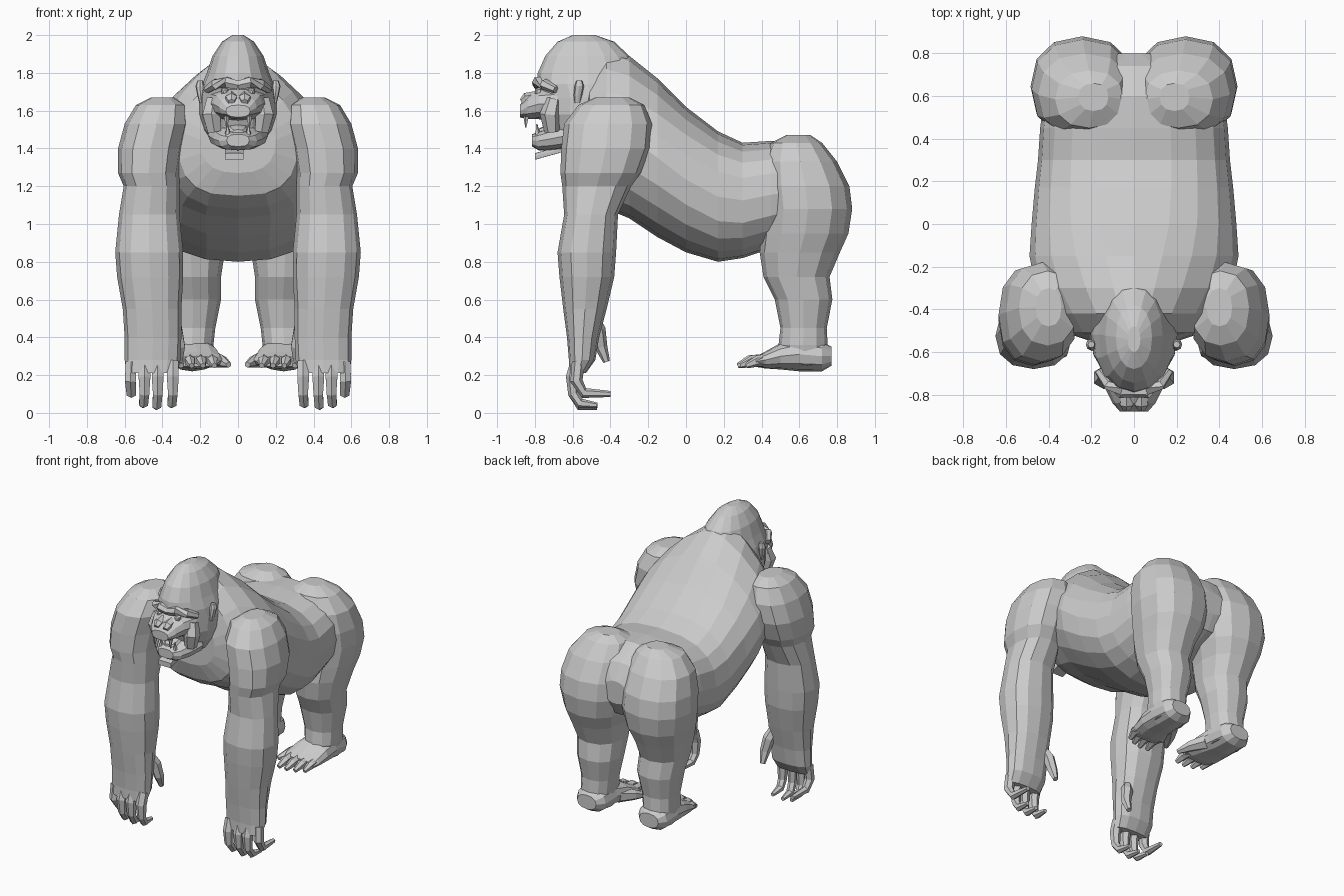
import bpy, bmesh, math
from mathutils import Vector


def finish(name, rings, mirror):
    """Skin a list of point rings into a closed flat-shaded object."""
    bm = bmesh.new()
    rows = [[bm.verts.new(p) for p in ring] for ring in rings]
    n = len(rows[0])
    for a, b in zip(rows, rows[1:]):
        for i in range(n):
            bm.faces.new((a[i], a[(i + 1) % n], b[(i + 1) % n], b[i]))
    bm.faces.new(rows[0])
    bm.faces.new(rows[-1])
    bmesh.ops.recalc_face_normals(bm, faces=bm.faces)
    me = bpy.data.meshes.new(name)
    bm.to_mesh(me)
    bm.free()
    ob = bpy.data.objects.new(name, me)
    bpy.context.collection.objects.link(ob)
    if mirror:
        ob.modifiers.new("Mirror", "MIRROR").use_mirror_merge = False
    return ob


def loft(name, axis, sections, n=12, mirror=False):
    """Sections: (position, x0, x1, b0, b1, upper power, lower power); b is z for a y loft, y for a z loft."""
    rings = []
    for t, x0, x1, b0, b1, *pw in sections:
        p = pw[0] if pw else 2.3
        q = pw[1] if len(pw) > 1 else p
        ring = []
        for i in range(n):
            c, s = math.cos(math.tau * i / n), math.sin(math.tau * i / n)
            e = 2 / (p if s >= 0 else q)
            x = (x0 + x1) / 2 + (x1 - x0) / 2 * math.copysign(abs(c) ** e, c)
            b = (b0 + b1) / 2 + (b1 - b0) / 2 * math.copysign(abs(s) ** e, s)
            ring.append((x, t, b) if axis == "y" else (x, b, t))
        rings.append(ring)
    return finish(name, rings, mirror)


def tube(name, pts, radii, n=6, mirror=True):
    """Tapered limb segment following a short path."""
    pts = [Vector(p) for p in pts]
    rings = []
    for i, p in enumerate(pts):
        d = (pts[min(i + 1, len(pts) - 1)] - pts[max(i - 1, 0)]).normalized()
        u = d.cross(Vector((1, 0, 0)) if abs(d.x) < 0.8 else Vector((0, 0, 1))).normalized()
        v = d.cross(u)
        rings.append([p + radii[i] * (u * math.cos(math.tau * k / n) + v * math.sin(math.tau * k / n))
                      for k in range(n)])
    return finish(name, rings, mirror)


# Torso with pointed shoulder hump, broad belly and hips
torso = [(-.55, .20, 1.27, 1.62, 2, 2.5), (-.51, .32, 1.15, 1.84, 1.4, 3), (-.42, .40, 1.08, 1.94, 1.3, 2.6),
         (-.30, .46, 1.03, 1.89, 1.5, 2.4), (-.15, .49, .93, 1.77, 1.8, 2.2), (0, .48, .85, 1.62, 2.2),
         (.17, .465, .80, 1.49, 2.4), (.30, .45, .82, 1.43, 2.5), (.45, .44, .87, 1.44, 2.5),
         (.60, .42, .92, 1.44, 2.4), (.74, .30, .98, 1.35, 2.2), (.80, .10, 1.08, 1.24, 2)]
loft("torso", "y", [(y, -w, w, *r) for y, w, *r in torso], 20)

# Head: conical crown narrowing to the throat
head = [(2.0, .03, -.60, -.48), (1.965, .085, -.68, -.38), (1.89, .135, -.745, -.30), (1.80, .165, -.785, -.25),
        (1.74, .19, -.79, -.25), (1.67, .205, -.765, -.25), (1.58, .205, -.75, -.3), (1.50, .185, -.72, -.3),
        (1.42, .13, -.68, -.35)]
loft("head", "z", [(z, -w, w, *r, 2.1) for z, w, *r in head], 16)

# Muzzle, open lower jaw and plate beneath the chin
muzzle = [(-.68, .17, 1.54, 1.73), (-.78, .13, 1.555, 1.715), (-.84, .10, 1.555, 1.68), (-.88, .065, 1.565, 1.63)]
loft("muzzle", "y", [(y, -w, w, *r) for y, w, *r in muzzle])
jaw = [(-.62, .16, 1.40, 1.54), (-.72, .13, 1.39, 1.51), (-.78, .10, 1.39, 1.49), (-.815, .06, 1.41, 1.475)]
loft("lower_jaw", "y", [(y, -w, w, *r, 2.6) for y, w, *r in jaw])
loft("tongue", "y", [(-.68, -.06, .06, 1.48, 1.54), (-.76, -.05, .05, 1.47, 1.515), (-.79, -.03, .03, 1.475, 1.50)], 8)
loft("chin_plate", "y", [(-.80, -.07, .03, 1.34, 1.375, 20), (-.62, -.07, .03, 1.39, 1.425, 20)], 8)

# Brow ridges, eyes, nostrils, cheeks, ears and fangs
tube("brow", [(0, -.785, 1.735), (.06, -.785, 1.75), (.12, -.75, 1.74), (.165, -.69, 1.71)], [.027, .032, .03, .02])
tube("eye", [(.07, -.77, 1.70), (.07, -.79, 1.70), (.07, -.80, 1.70)], [.024, .02, .008])
tube("nostril", [(.035, -.79, 1.675), (.035, -.845, 1.66), (.035, -.87, 1.645)], [.03, .035, .018])
tube("cheek", [(.13, -.70, 1.66), (.14, -.72, 1.58), (.125, -.71, 1.49)], [.04, .055, .04])
loft("ear", "z", [(1.64, .18, .205, -.59, -.56), (1.68, .18, .215, -.595, -.55),
                  (1.73, .18, .225, -.59, -.54), (1.76, .185, .215, -.58, -.55)], 8, True)
tube("upper_fang", [(.06, -.845, 1.57), (.06, -.848, 1.51)], [.016, .003], 5)
tube("lower_fang", [(.055, -.785, 1.47), (.055, -.79, 1.53)], [.016, .003], 5)

# Arms from deltoid to wrist
arm = [(1.67, .34, .46, -.48, -.30), (1.63, .27, .54, -.57, -.22), (1.53, .26, .60, -.645, -.18),
       (1.40, .29, .635, -.66, -.19), (1.27, .31, .635, -.665, -.24), (1.20, .31, .605, -.655, -.29),
       (1.05, .31, .63, -.645, -.36), (.85, .29, .65, -.68, -.37), (.72, .29, .64, -.67, -.38),
       (.55, .30, .61, -.65, -.42), (.40, .30, .60, -.63, -.46), (.28, .305, .60, -.62, -.48),
       (.21, .32, .59, -.62, -.53)]
loft("arm", "z", arm, 12, True)

# Fingers curl backwards; the outer one is lifted
for x, tip in ((.345, .03), (.425, .02), (.495, .03)):
    tube("finger", [(x, -.575, .27), (x, -.60, .19), (x, -.595, .10), (x + .005, -.56, tip + .02),
                    (x + .01, -.47, tip + .01)], [.036, .036, .029, .027, .014])
tube("outer_finger", [(.565, -.57, .27), (.57, -.58, .17), (.565, -.54, .105), (.56, -.40, .10)],
     [.034, .033, .028, .016])
tube("thumb", [(.36, -.50, .52), (.33, -.465, .44), (.31, -.45, .35), (.31, -.42, .27)], [.03, .04, .034, .018])

# Legs from buttock to ankle
leg = [(1.47, .12, .26, .53, .66), (1.43, .05, .37, .45, .72), (1.33, .01, .45, .41, .80),
       (1.20, .0, .48, .40, .865), (1.08, .0, .485, .41, .88), (.95, .03, .46, .40, .86),
       (.85, .07, .43, .39, .815), (.72, .09, .40, .41, .76), (.60, .09, .385, .47, .775),
       (.45, .12, .36, .50, .745), (.36, .13, .36, .49, .75), (.25, .14, .34, .53, .75)]
loft("leg", "z", leg, 12, True)

# Feet, four long toes and a splayed big toe
foot = [(.77, .17, .32, .25, .35), (.72, .13, .355, .22, .38), (.60, .12, .36, .22, .40),
        (.50, .10, .36, .23, .37), (.42, .08, .35, .235, .325), (.37, .10, .34, .245, .30)]
loft("foot", "y", foot, 12, True)
for x, y in ((.135, .28), (.195, .275), (.255, .29), (.31, .32)):
    tube("toe", [(x, .44, .28), (x, y + .06, .275), (x - .01, y, .25)], [.034, .03, .015])
tube("big_toe", [(.15, .55, .29), (.09, .46, .275), (.05, .38, .255)], [.05, .036, .016])
